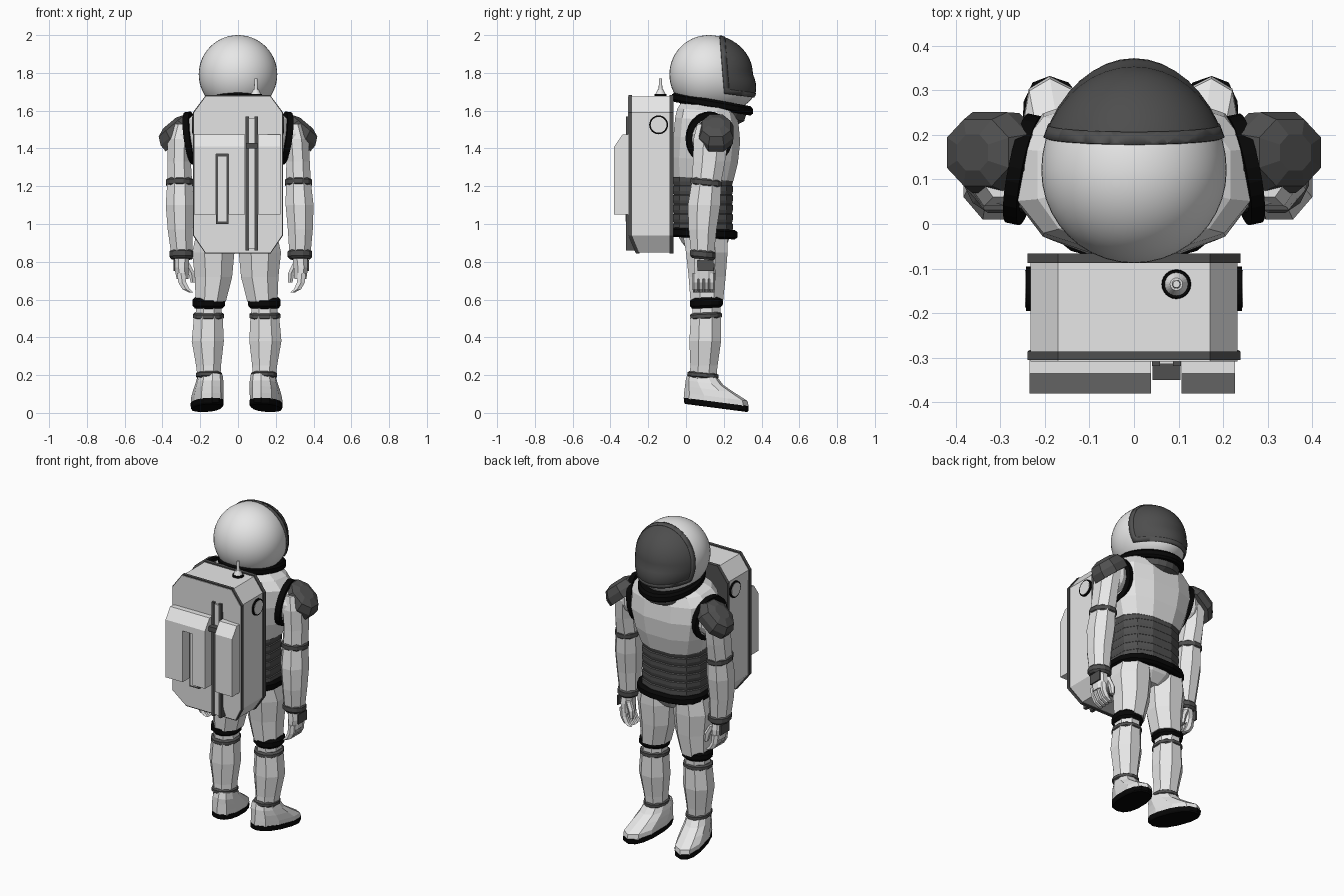
import bpy, bmesh, math
from mathutils import Vector, Matrix

if "Cube" in bpy.data.objects:
    bpy.data.objects.remove(bpy.data.objects["Cube"])


def material(name, v):
    m = bpy.data.materials.new(name)
    m.diffuse_color = (v, v, v, 1)
    m.use_nodes = True
    m.node_tree.nodes["Principled BSDF"].inputs["Base Color"].default_value = m.diffuse_color
    return m


SUIT = material("suit_white", 0.8)
DARK = material("dark_grey", 0.08)
GLASS = material("visor_grey", 0.075)
BLACK = material("rubber_black", 0.002)


def finish(name, bm, mat, smooth=False):
    me = bpy.data.meshes.new(name)
    bmesh.ops.recalc_face_normals(bm, faces=bm.faces[:])
    for f in bm.faces:
        f.smooth = smooth
    bm.to_mesh(me)
    bm.free()
    me.materials.append(mat)
    ob = bpy.data.objects.new(name, me)
    bpy.context.collection.objects.link(ob)
    return ob


def loft(name, rings, mat, n=8, tilt=0.0, power=1.0):
    """Skin stacked ellipses (cx, cy, z, rx, ry); tilt lowers them towards +y."""
    bm = bmesh.new()
    loops = []
    grow = 1 / math.cos(math.pi / n) if n == 8 else 1
    for cx, cy, z, rx, ry in rings:
        loop = []
        for i in range(n):
            a = 2 * math.pi * (i + 0.5) / n
            c, s = math.cos(a), math.sin(a)
            x = grow * rx * math.copysign(abs(c) ** power, c)
            y = grow * ry * math.copysign(abs(s) ** power, s)
            loop.append(bm.verts.new((cx + x, cy + y, z - tilt * y)))
        loops.append(loop)
    for a, b in zip(loops, loops[1:]):
        for i in range(n):
            j = (i + 1) % n
            bm.faces.new((a[i], a[j], b[j], b[i]))
    bm.faces.new(loops[0])
    bm.faces.new(loops[-1])
    return finish(name, bm, mat)


def band(name, cx, cy, z, rx, ry, h, mat, tilt=0.0, n=12):
    """Rounded strap around a limb."""
    rings = [(cx, cy, z - h, rx - .012, ry - .012), (cx, cy, z - h * .5, rx, ry),
             (cx, cy, z + h * .5, rx, ry), (cx, cy, z + h, rx - .012, ry - .012)]
    return loft(name, rings, mat, n, tilt)


def prism(name, pts, axis, lo, hi, mat):
    """Extrude a 2D outline along x (points are y, z) or y (points are x, z)."""
    bm = bmesh.new()
    put = (lambda p, d: (d, p[0], p[1])) if axis == 'x' else (lambda p, d: (p[0], d, p[1]))
    a = [bm.verts.new(put(p, lo)) for p in pts]
    b = [bm.verts.new(put(p, hi)) for p in pts]
    bm.faces.new(a)
    bm.faces.new(b)
    for i in range(len(pts)):
        j = (i + 1) % len(pts)
        bm.faces.new((a[i], a[j], b[j], b[i]))
    return finish(name, bm, mat)


def box(name, x0, x1, y0, y1, z0, z1, mat):
    return prism(name, [(x0, z0), (x1, z0), (x1, z1), (x0, z1)], 'y', y0, y1, mat)


def cone(name, loc, r1, r2, h, mat, axis='z', n=24):
    bm = bmesh.new()
    rot = Matrix.Rotation(math.pi / 2, 4, 'Y') if axis == 'x' else Matrix()
    bmesh.ops.create_cone(bm, cap_ends=True, segments=n, radius1=r1, radius2=r2,
                          depth=h, matrix=Matrix.Translation(loc) @ rot)
    return finish(name, bm, mat)


def bisect(bm, co, no, clear=True):
    bmesh.ops.bisect_plane(bm, geom=bm.verts[:] + bm.edges[:] + bm.faces[:], plane_co=co,
                           plane_no=no, clear_inner=clear)


# Helmet shell, visor glass and visor frame share one stretched sphere
EDGE, LOW = Vector((0, 1, .08)), Vector((0, .13, 1))


def helmet_shell(name, grow, mat, part):
    bm = bmesh.new()
    bmesh.ops.create_uvsphere(bm, u_segments=40, v_segments=28, radius=1)
    for v in bm.verts:
        x, y, z = v.co
        if y > 0:
            y *= 1.11 * (1 + 0.42 * max(0, -z))
        v.co = Vector((x, y, z)) * 0.208 * grow + Vector((0, .12, 1.792))
    if part == "shell":
        bisect(bm, (0, .14, 1.65), LOW)
    else:
        bisect(bm, (0, .203, 1.7), EDGE)
        bisect(bm, (0, .2, 1.69), LOW)
    if part == "frame":
        e0, l0 = Vector((0, .23, 1.7)), Vector((0, .2, 1.715))
        bisect(bm, e0, EDGE, False)
        bisect(bm, l0, LOW, False)
        mid = [(f, f.calc_center_median()) for f in bm.faces]
        bmesh.ops.delete(bm, geom=[f for f, c in mid if (c - e0).dot(EDGE) > 0 and (c - l0).dot(LOW) > 0],
                         context='FACES')
    return finish(name, bm, mat, True)


helmet_shell("helmet", 1.0, SUIT, "shell")
helmet_shell("visor_glass", 1.015, GLASS, "glass")
frame = helmet_shell("visor_frame", 1.03, DARK, "frame")
frame.modifiers.new("thickness", 'SOLIDIFY').thickness = 0.008
band("helmet_rim", 0, .14, 1.635, .18, .215, .025, BLACK, .18, 32)
loft("collar", [(0, .14, 1.545, .125, .125), (0, .145, 1.575, .15, .165), (0, .14, 1.63, .16, .185)],
     DARK, 20, .19)

# Torso, ribbed waist, belt and hips
loft("chest", [(0, .09, 1.24, .208, .165), (0, .1, 1.34, .243, .18), (0, .11, 1.45, .27, .182),
               (0, .11, 1.55, .268, .172), (0, .11, 1.6, .222, .16), (0, .12, 1.63, .165, .15)],
     SUIT, 12, .08, .8)
ribs = []
for k in range(6):
    z = .955 + k * .05
    ribs += [(0, .09, z, .198, .158), (0, .09, z + .02, .203, .163), (0, .09, z + .045, .203, .163)]
loft("ribbed_waist", ribs, DARK, 12, 0, .8)
loft("belt", [(0, .095, .925, .212, .165), (0, .095, .935, .226, .18), (0, .095, .965, .226, .18),
              (0, .095, .975, .21, .165)], BLACK, 16, .04, .8)
loft("hips", [(0, .1, .85, .09, .08), (0, .1, .9, .185, .125), (0, .095, .95, .2, .15)], SUIT, 12)

# Arms and legs, with the left side posed slightly differently
for s, side in ((1, "right"), (-1, "left")):
    def arm(x, z):
        return s * (x - (.03 * max(0, 1.45 - z) / .6 if s < 0 else 0))

    def leg(x):
        return s * (x + (.015 if s < 0 else 0))

    def arm_rings(rows):
        return [(arm(x, z), y, z, rx, ry) for x, y, z, rx, ry in rows]

    def leg_rings(rows):
        return [(leg(x), y, z, rx, ry) for x, y, z, rx, ry in rows]

    # Black shoulder joint ring
    bm = bmesh.new()
    nrm = Vector((s * .97, .2, -.14)).normalized()
    u = nrm.cross(Vector((0, 0, 1))).normalized()
    w = nrm.cross(u)
    mid = Vector((s * .25, .123, 1.455))
    grid = []
    for i in range(24):
        a = 2 * math.pi * i / 24
        d = (u * math.cos(a) + w * math.sin(a) * 1.12) * .12
        grid.append([bm.verts.new(mid + d * k + nrm * h)
                     for k, h in ((.8, -.018), (1.04, -.018), (1.04, .013), (.8, .013))])
    for i in range(24):
        for j in range(4):
            p, q, k = grid[i], grid[(i + 1) % 24], (j + 1) % 4
            bm.faces.new((p[j], q[j], q[k], p[k]))
    finish(side + "_shoulder_ring", bm, BLACK)

    # Shoulder ball and tilted, boxy pad
    bm = bmesh.new()
    bmesh.ops.create_uvsphere(bm, u_segments=10, v_segments=7, radius=.1,
                              matrix=Matrix.Translation((s * .265, .13, 1.455)))
    finish(side + "_shoulder", bm, SUIT)
    place = Matrix.Translation((s * .304, .16, 1.466)) @ Matrix.Rotation(s * .7, 4, 'Y')
    pad = loft(side + "_shoulder_pad", [(0, 0, -.012, .112, .088), (0, 0, .03, .112, .09),
               (0, 0, .072, .09, .074), (0, 0, .09, .045, .04)], DARK, 8, 0, .9)
    pad.data.transform(place)

    loft(side + "_upper_arm", arm_rings([(.295, .13, 1.53, .05, .07), (.31, .132, 1.45, .064, .092),
         (.318, .122, 1.33, .062, .085), (.32, .108, 1.22, .066, .078)]), SUIT)
    loft(side + "_forearm", arm_rings([(.32, .108, 1.22, .066, .078), (.326, .096, 1.1, .074, .086),
         (.33, .088, .97, .066, .074), (.328, .088, .84, .056, .06)]), SUIT)
    band(side + "_elbow_band", arm(.32, 1.22), .108, 1.22, .075, .086, .024, DARK, .1)
    band(side + "_wrist_band", arm(.328, .84), .089, .84, .067, .07, .026, DARK, .1)

    # Glove: palm, back plate, curled fingers and thumb
    loft(side + "_palm", arm_rings([(.328, .092, .83, .04, .045), (.333, .095, .77, .038, .052),
         (.33, .095, .71, .032, .052)]), SUIT)
    px = arm(.372, .78)
    box(side + "_glove_plate", px - .004, px + .004, .06, .145, .75, .81, DARK)
    for i in range(4):
        y = .052 + .028 * i
        loft(side + "_finger_%d" % (i + 1), arm_rings([(.338, y, .74, .024, .017), (.333, y, .69, .024, .017),
             (.315, y, .655, .022, .017), (.29, y, .638, .014, .014)]), SUIT, 6)
    loft(side + "_thumb", arm_rings([(.305, .13, .79, .019, .02), (.282, .138, .74, .019, .02),
         (.277, .14, .69, .013, .014)]), SUIT, 6)

    # Legs with knee and ankle joints
    loft(side + "_thigh", leg_rings([(.112, .1, .96, .09, .12), (.116, .11, .85, .112, .11),
         (.115, .112, .72, .099, .098), (.129, .11, .59, .08, .086)]), SUIT)
    loft(side + "_knee", leg_rings([(.14, .107, .5, .07, .074), (.14, .108, .6, .066, .074)]), SUIT)
    band(side + "_knee_ring", leg(.14), .108, .583, .089, .09, .028, BLACK, -.05)
    band(side + "_knee_band", leg(.142), .105, .513, .085, .088, .018, DARK, -.05)
    loft(side + "_shin", leg_rings([(.142, .105, .51, .076, .08), (.145, .102, .38, .085, .084),
         (.141, .095, .25, .066, .072), (.138, .09, .18, .06, .07)]), SUIT)
    band(side + "_ankle_band", leg(.138), .09, .2, .072, .084, .017, DARK, .08)

    # Boot and sole, dipping towards the toe and turned slightly out
    boot = loft(side + "_boot", leg_rings([(.144, .16, .054, .08, .172), (.144, .158, .085, .08, .168),
                (.143, .125, .125, .077, .13), (.141, .098, .16, .072, .1), (.139, .087, .2, .064, .078)]),
                SUIT, 10, .13, .85)
    sole = loft(side + "_sole", leg_rings([(.144, .16, .026, .076, .164), (.144, .16, .034, .081, .171),
                (.144, .16, .058, .082, .172)]), BLACK, 14, .13, .85)
    for ob in (boot, sole):
        for v in ob.data.vertices:
            v.co.x += s * .15 * (v.co.y - .13)

    # Round port on the pack side
    cone(side + "_port_ring", (s * .236, -.145, 1.525), .05, .05, .012, BLACK, 'x')
    cone(side + "_port_disc", (s * .237, -.145, 1.525), .042, .042, .014, SUIT, 'x')


# Backpack with chamfered outline, dark edge bands and a swept lower rear edge
def pack_part(name, g, y0, y1, mat):
    half = ((.172, .85 - g), (.232 + g, .94), (.232 + g, 1.59), (.17, 1.675 + g))
    ob = prism(name, list(half) + [(-x, z) for x, z in reversed(half)], 'y', y0, y1, mat)
    for v in ob.data.vertices:
        if v.co.z < .9 and v.co.y < -.2:
            v.co.y += .04


pack_part("pack_body", 0, -.308, -.068, SUIT)
pack_part("pack_rear_band", .007, -.305, -.286, DARK)
pack_part("pack_inner_band", .007, -.088, -.066, DARK)

# Raised rear housings with sloped tops; the wide one is split by a slot
def housing(name, x0, x1, z0=1.05):
    prism(name, [(-.3, z0), (-.38, z0), (-.38, 1.41), (-.335, 1.475), (-.3, 1.475)], 'x', x0, x1, SUIT)


housing("wide_housing_left", -.234, -.117)
housing("wide_housing_top", -.117, -.05, 1.37)
housing("wide_housing_right", -.05, .038)
housing("narrow_housing", .106, .226)
box("slot_floor", -.117, -.05, -.313, -.3, 1.0, 1.37, DARK)
box("slot_bar", -.106, -.061, -.319, -.305, 1.012, 1.358, SUIT)

# Channel between the housings
for i, x in enumerate((.04, .087)):
    box("channel_rail_%d" % (i + 1), x, x + .018, -.318, -.27, .86, 1.57, DARK)
box("channel_strip", .058, .087, -.314, -.27, .87, 1.56, SUIT)
box("channel_clip", .042, .104, -.35, -.3, 1.40, 1.43, DARK)

# Antenna
cone("antenna_base", (.095, -.135, 1.683), .033, .031, .012, BLACK)
cone("antenna_socket", (.095, -.135, 1.7), .027, .014, .026, SUIT)
cone("antenna_rod", (.095, -.135, 1.74), .01, .008, .06, SUIT)
